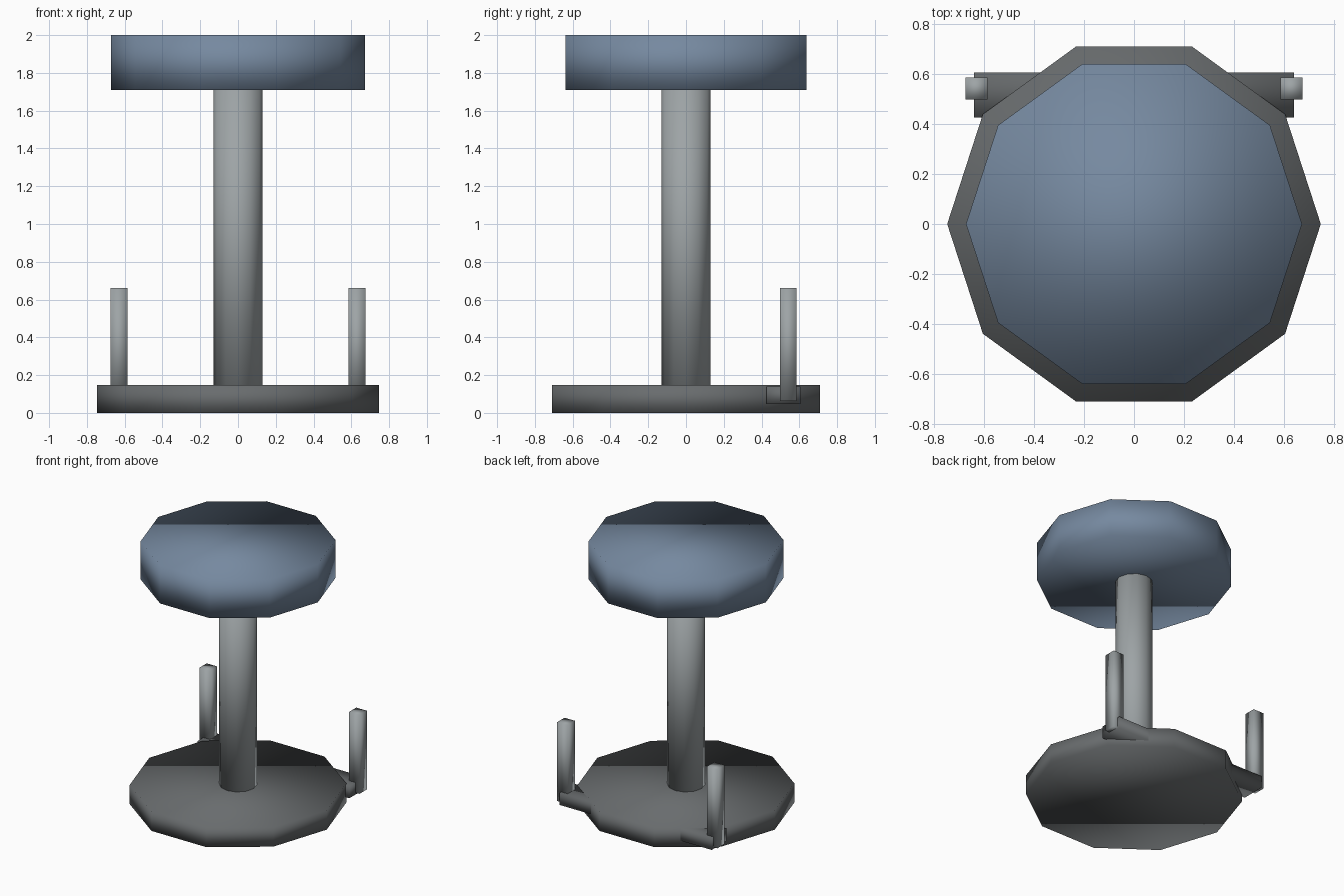
import bpy
import bmesh
from math import radians
from mathutils import Matrix

cube = bpy.data.objects.get("Cube")
if cube:
    bpy.data.objects.remove(cube, do_unlink=True)


def material(name, rgb):
    mat = bpy.data.materials.new(name)
    mat.use_nodes = True
    mat.diffuse_color = (*rgb, 1)
    bsdf = mat.node_tree.nodes["Principled BSDF"]
    bsdf.inputs["Base Color"].default_value = (*rgb, 1)
    bsdf.inputs["Roughness"].default_value = 0.7
    return mat


def finish(name, bm, mat):
    """Turn a bmesh into a fully smooth-shaded object of one colour."""
    for face in bm.faces:
        face.smooth = True
    bmesh.ops.recalc_face_normals(bm, faces=bm.faces)
    mesh = bpy.data.meshes.new(name)
    bm.to_mesh(mesh)
    bm.free()
    mesh.materials.append(mat)
    obj = bpy.data.objects.new(name, mesh)
    bpy.context.collection.objects.link(obj)
    return obj


def prism(name, sides, radius, bottom, top, mat):
    """Upright regular prism with a corner on the +x axis."""
    bm = bmesh.new()
    bmesh.ops.create_cone(bm, cap_ends=True, segments=sides, radius1=radius,
                          radius2=radius, depth=top - bottom)
    # Turn so that the first corner points along +x
    bmesh.ops.rotate(bm, verts=bm.verts, matrix=Matrix.Rotation(radians(90), 3, 'Z'))
    bmesh.ops.translate(bm, verts=bm.verts, vec=(0, 0, (bottom + top) / 2))
    return finish(name, bm, mat)


def box(name, centre, size, mat):
    bm = bmesh.new()
    bmesh.ops.create_cube(bm, size=1)
    bmesh.ops.scale(bm, verts=bm.verts, vec=size)
    bmesh.ops.translate(bm, verts=bm.verts, vec=centre)
    return finish(name, bm, mat)


seat_blue = material("slate blue", (0.18, 0.25, 0.35))
base_grey = material("dark grey", (0.14, 0.15, 0.155))
metal_grey = material("light grey", (0.34, 0.37, 0.38))

# Round base, post and thick seat
prism("base", 10, 0.747, 0, 0.147, base_grey)
prism("post", 12, 0.13, 0.1, 1.75, metal_grey)
prism("seat", 10, 0.672, 1.71, 2.0, seat_blue)

# Cross bar through the back of the base, with an upright peg at each end
box("back_bar", (0, 0.515, 0.094), (1.28, 0.18, 0.092), base_grey)
for side, x in (("left", 0.63), ("right", -0.63)):
    box(side + "_peg", (x, 0.542, 0.362), (0.088, 0.088, 0.6), metal_grey)
